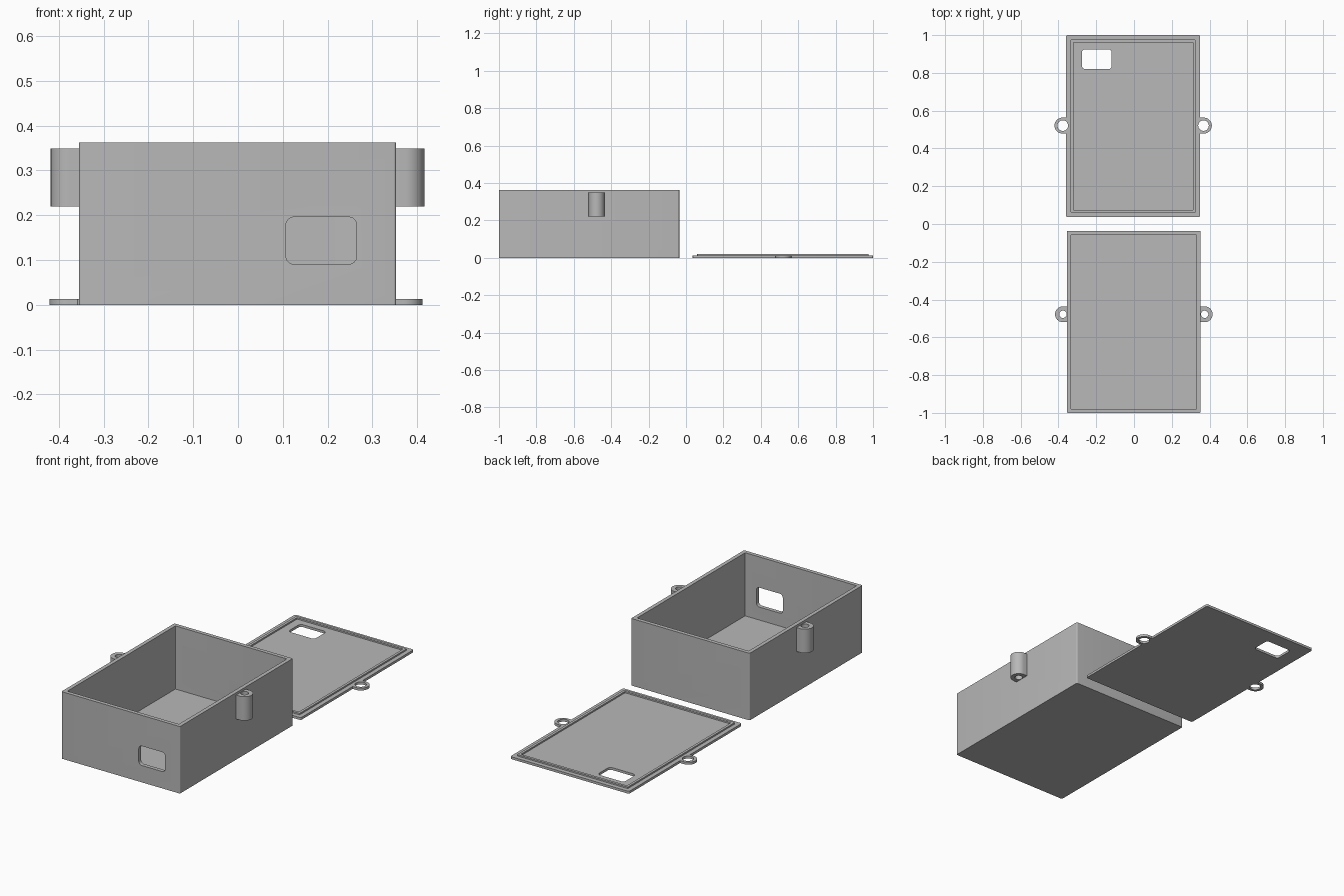
import bpy, bmesh
from math import sin, cos, pi
from mathutils import Matrix

if "Cube" in bpy.data.objects:
    bpy.data.objects.remove(bpy.data.objects["Cube"])

grey = bpy.data.materials.new("plain grey")
grey.use_nodes = True
grey.diffuse_color = (0.48, 0.48, 0.48, 1)
grey.node_tree.nodes["Principled BSDF"].inputs["Base Color"].default_value = grey.diffuse_color


def arc(cx, cy, r, start, sweep, steps):
    return [(cx + r * cos(start + sweep * i / steps), cy + r * sin(start + sweep * i / steps))
            for i in range(steps + 1)]


def rounded_rect(x0, x1, y0, y1, r):
    corners = [(x1 - r, y1 - r), (x0 + r, y1 - r), (x0 + r, y0 + r), (x1 - r, y0 + r)]
    return [p for k, (cx, cy) in enumerate(corners) for p in arc(cx, cy, r, k * pi / 2, pi / 2, 6)]


def circle(cx, cy, r):
    return arc(cx, cy, r, 0, 2 * pi, 40)[:-1]


def tab(side, root, cx, cy, r):
    """Half-round ear that starts inside the wall at root and points to side."""
    pts = arc(cx, cy, r, -pi / 2, pi, 24)
    pts = [(cx + side * (x - cx), y) for x, y in pts]
    return pts + [(root, cy + r), (root, cy - r)]


def prism(name, outline, low, high, upright=False):
    """Extrude an outline along z, or along y when upright (outline is then x, z)."""
    bm = bmesh.new()
    face = bm.faces.new([bm.verts.new((x, y, low)) for x, y in outline])
    top = bmesh.ops.extrude_face_region(bm, geom=[face])["geom"]
    bmesh.ops.translate(bm, verts=[v for v in top if isinstance(v, bmesh.types.BMVert)],
                        vec=(0, 0, high - low))
    if upright:
        bm.transform(Matrix(((1, 0, 0, 0), (0, 0, 1, 0), (0, 1, 0, 0), (0, 0, 0, 1))))
    bmesh.ops.recalc_face_normals(bm, faces=bm.faces)
    mesh = bpy.data.meshes.new(name)
    bm.to_mesh(mesh)
    bm.free()
    mesh.materials.append(grey)
    obj = bpy.data.objects.new(name, mesh)
    bpy.context.collection.objects.link(obj)
    return obj


def combine(obj, other, operation):
    """Bake one boolean into obj and remove the other solid."""
    other.hide_render = True
    mod = obj.modifiers.new("combine", "BOOLEAN")
    mod.operation, mod.object, mod.solver = operation, other, "EXACT"
    bpy.ops.object.select_all(action="DESELECT")
    bpy.context.view_layer.objects.active = obj
    obj.select_set(True)
    bpy.ops.object.modifier_apply(modifier=mod.name)
    bpy.data.objects.remove(other)


def finish(obj):
    bpy.ops.object.select_all(action="DESELECT")
    bpy.context.view_layer.objects.active = obj
    obj.select_set(True)
    bpy.ops.object.shade_smooth_by_angle(angle=pi / 6)


# Open box: outer block with screw ears, hollowed out
wall = 0.021
left, right, front, back, height = -0.355, 0.353, -1.0, -0.036, 0.362
box = prism("box", rounded_rect(left, right, front, back, 0.006), 0, height)
for side, edge in ((-1, left), (1, right)):
    ear = prism("box_ear", tab(side, edge - side * 0.012, edge + side * 0.021, -0.478, 0.042),
                0.22, 0.349)
    combine(box, ear, "UNION")
combine(box, prism("cavity", rounded_rect(left + wall, right - wall, front + wall, back - wall, 0.004),
                   wall, height + 0.1), "DIFFERENCE")
for side, edge in ((-1, left), (1, right)):
    combine(box, prism("screw_hole", circle(edge + side * 0.021, -0.478, 0.0195), 0.1, 0.5), "DIFFERENCE")

# Rounded windows in the front and back walls
for x0, x1, y in ((0.107, 0.265, front), (-0.265, -0.107, back)):
    combine(box, prism("window", rounded_rect(x0, x1, 0.091, 0.196, 0.018),
                       y - 0.05, y + 0.05, upright=True), "DIFFERENCE")
finish(box)

# Lid: thin plate with ears
left, right, front, back = -0.359, 0.35, 0.036, 1.0
plate = 0.013
lid = prism("lid", rounded_rect(left, right, front, back, 0.008), 0, plate)
for side, edge in ((-1, left), (1, right)):
    combine(lid, prism("lid_ear", tab(side, edge - side * 0.012, edge + side * 0.02, 0.521, 0.042),
                       0, plate), "UNION")

# Raised locating rim, set in by the wall thickness
inset, rim = 0.024, 0.014
ridge = prism("lid_rim", rounded_rect(left + inset, right - inset, front + inset, back - inset, 0.004),
              plate - 0.005, 0.021)
inset += rim
combine(ridge, prism("rim_inside", rounded_rect(left + inset, right - inset, front + inset, back - inset, 0.004),
                     0, 0.1), "DIFFERENCE")
combine(lid, ridge, "UNION")

# Lid openings
for side, edge in ((-1, left), (1, right)):
    combine(lid, prism("screw_hole", circle(edge + side * 0.018, 0.521, 0.028), -0.1, 0.1), "DIFFERENCE")
combine(lid, prism("lid_window", rounded_rect(-0.276, -0.118, 0.82, 0.925, 0.018), -0.1, 0.1), "DIFFERENCE")
finish(lid)
